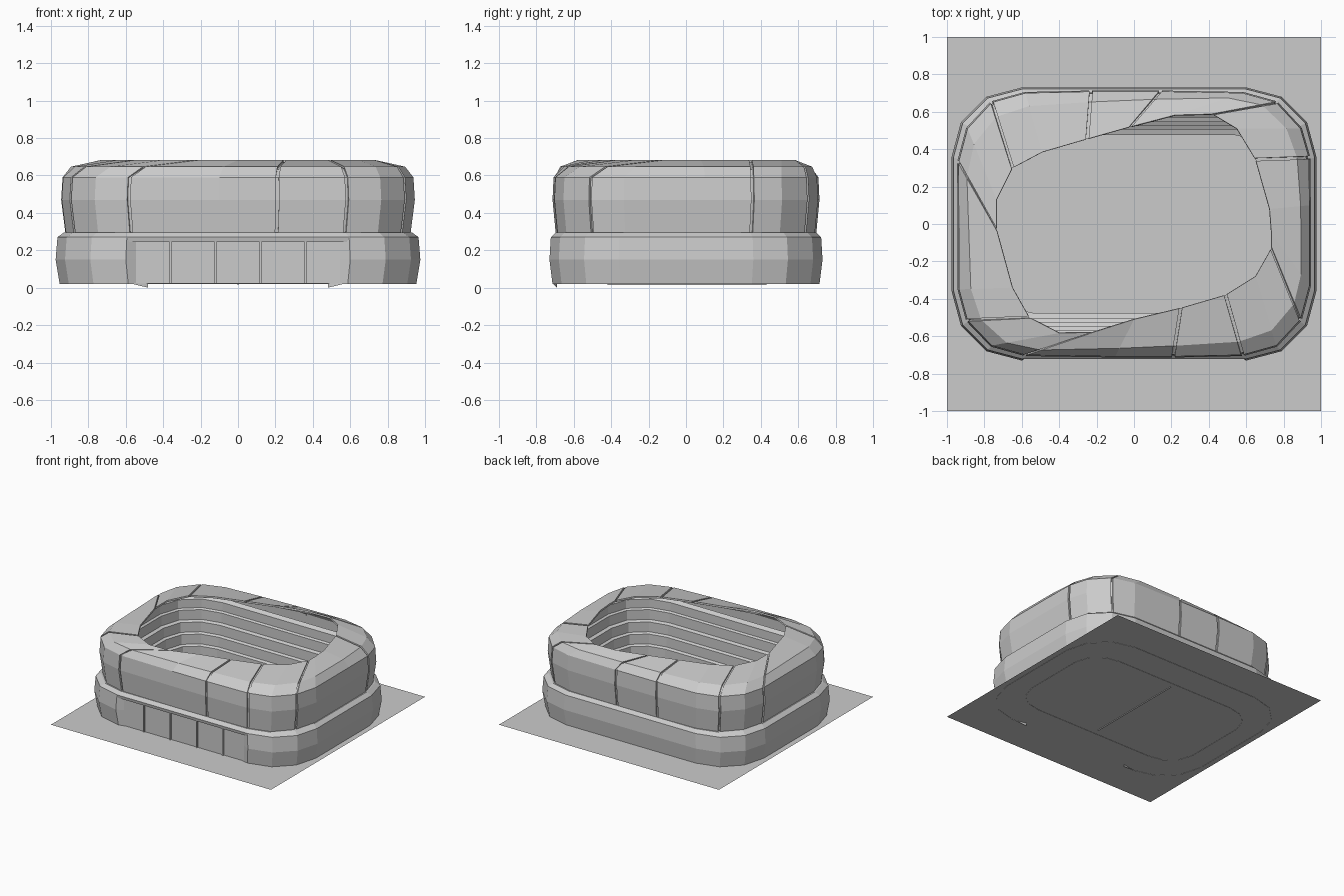
import bpy, bmesh
from mathutils import Vector

if "Cube" in bpy.data.objects:
    bpy.data.objects.remove(bpy.data.objects["Cube"])

GROUND = 0.022


def make(name, verts, faces):
    me = bpy.data.meshes.new(name)
    me.from_pydata([tuple(v) for v in verts], [], faces)
    bm = bmesh.new()
    bm.from_mesh(me)
    bmesh.ops.recalc_face_normals(bm, faces=bm.faces)
    bm.to_mesh(me)
    bm.free()
    ob = bpy.data.objects.new(name, me)
    bpy.context.collection.objects.link(ob)
    return ob


def loft(name, columns, closed=True):
    """Skin a list of columns, each holding the same number of points."""
    n, m = len(columns), len(columns[0])
    verts = [p for c in columns for p in c]
    faces = []
    for i in range(n if closed else n - 1):
        j = (i + 1) % n
        for k in range(m - 1):
            faces.append((i * m + k, j * m + k, j * m + k + 1, i * m + k + 1))
    return make(name, verts, faces)


def box(name, x0, x1, y0, y1, z0, z1):
    v = [(x, y, z) for z in (z0, z1) for x, y in ((x0, y0), (x1, y0), (x1, y1), (x0, y1))]
    f = [(3, 2, 1, 0), (4, 5, 6, 7)] + [(i, (i + 1) % 4, (i + 1) % 4 + 4, i + 4) for i in range(4)]
    return make(name, v, f)


def rounded(quarter):
    """Mirror one corner (right side to back side) into a full outline."""
    q = list(quarter)
    return (q + [(-x, y) for x, y in reversed(q)] +
            [(-x, -y) for x, y in q] + [(x, -y) for x, y in reversed(q)])


# Ground slab
make("ground_plate", [(-1, -1, GROUND), (1, -1, GROUND), (1, 1, GROUND), (-1, 1, GROUND)], [(0, 1, 2, 3)])

# Lower ring: open at the front for the entrance
outline = rounded([(0.975, 0.36), (0.925, 0.545), (0.79, 0.68), (0.6, 0.73)])
base_profile = [(0.978, 0.02), (1.0, 0.15), (0.99, 0.27), (0.955, 0.295), (0.92, 0.295)]
cols = [[(x * s, y * s, z) for s, z in base_profile] for x, y in outline]
cols = cols[12:] + cols[:12]          # starts at front right corner group
start = next(i for i, c in enumerate(cols) if c[1][0] > 0.5 and abs(c[1][0] - 0.6) < 0.01 and c[1][1] < 0)
cols = cols[start:] + cols[:start]
order = cols if cols[-1][1][0] < 0 else cols[1:] + cols[:1]
loft("lower_ring", order, closed=False)

# Entrance front: tapered jambs, glazed wall, mullions and canopy
for side, s in (("left", -1), ("right", 1)):
    loft("entrance_jamb_" + side,
         [[(s * 0.6 * k, -0.73 * k, z) for k, z in base_profile[:3]],
          [(s * 0.545, -0.70, z) for z in (0.02, 0.15, 0.27)]], closed=False)
    make("jamb_foot_" + side, [(s * 0.585, -0.714, 0.025), (s * 0.48, -0.69, 0.0),
                               (s * 0.48, -0.69, 0.025)], [(0, 1, 2)])
box("entrance_wall", -0.55, 0.55, -0.70, -0.67, GROUND, 0.26)
for i in range(4):
    x = -0.36 + 0.24 * i
    box("mullion_%d" % (i + 1), x - 0.005, x + 0.005, -0.712, -0.69, GROUND, 0.25)
loft("entrance_canopy",
     [[(x0, -0.67, 0.245), (x1, -0.718, 0.245), (x1, -0.723, 0.27), (x2, -0.697, 0.295), (x2, -0.66, 0.295)]
      for x0, x1, x2 in ((-0.55, -0.594, -0.573), (0.55, 0.594, 0.573))], closed=False)

# Bowl stations: outer eave x, y, roof opening x, y, seam flag
stations = [
    (0.89, -0.51, 0.735, -0.13, 1), (0.938, -0.33, 0.735, -0.05, 0), (0.938, 0.1, 0.725, 0.08, 0),
    (0.935, 0.355, 0.65, 0.345, 1), (0.89, 0.51, 0.55, 0.51, 0), (0.76, 0.65, 0.42, 0.588, 1),
    (0.58, 0.70, 0.22, 0.583, 0), (0.14, 0.708, -0.02, 0.52, 1), (-0.23, 0.708, -0.25, 0.455, 1),
    (-0.58, 0.70, -0.49, 0.385, 0), (-0.76, 0.65, -0.65, 0.30, 1), (-0.89, 0.51, -0.735, 0.13, 0),
    (-0.938, 0.33, -0.735, -0.03, 1), (-0.935, -0.35, -0.65, -0.34, 0), (-0.89, -0.515, -0.56, -0.50, 1),
    (-0.76, -0.65, -0.40, -0.583, 0), (-0.58, -0.70, -0.22, -0.58, 1), (-0.1, -0.708, 0.0, -0.51, 0),
    (0.21, -0.708, 0.25, -0.45, 1), (0.58, -0.70, 0.49, -0.38, 1), (0.76, -0.65, 0.65, -0.28, 0)]


def column(st, inset=0.0):
    o, i = Vector(st[:2]), Vector(st[2:4])
    pts = [(o * (s - inset), z) for s, z in ((0.983, 0.285), (1.008, 0.47), (1.0, 0.59))]
    pts.append((o.lerp(i, 0.22), 0.647 - inset))
    pts.append((i, 0.682 - inset))
    return [Vector((p.x, p.y, z)) for p, z in pts]


def shifted(col, other, d):
    return [p + (q - p).normalized() * d for p, q in zip(col, other)]


# Backing shell seen through the seams
loft("bowl_backing", [column(s, 0.014) for s in stations])

# Outer panels between seams
n = len(stations)
seams = [i for i, s in enumerate(stations) if s[4]]
for k, a in enumerate(seams):
    b = seams[(k + 1) % len(seams)]
    if b <= a:
        b += n
    c = [column(stations[i % n]) for i in range(a, b + 1)]
    first, last = shifted(c[0], c[1], 0.008), shifted(c[-1], c[-2], 0.008)
    panel = loft("bowl_panel_%d" % (k + 1), [first] + c[1:-1] + [last], closed=False)
    mod = panel.modifiers.new("thickness", 'SOLIDIFY')
    mod.thickness = 0.012
    mod.offset = -1

# Stepped stands, lowest row to back wall: inward offset and height
tiers = [(0.0, 0.02), (0.0, 0.10), (0.03, 0.11), (0.03, 0.19), (0.05, 0.20), (0.05, 0.28),
         (0.07, 0.29), (0.07, 0.37), (0.095, 0.38), (0.095, 0.46), (0.11, 0.47), (0.11, 0.54),
         (0.14, 0.56)]
corner = [(0.79, 0.26), (0.75, 0.38), (0.66, 0.45), (0.54, 0.475)]
dirs = [(1, 0.1), (0.9, 0.5), (0.5, 0.9), (0.1, 1)]
inner = rounded(corner)
push = rounded(dirs)
loft("stands", [[(x + dx * o, y + dy * o, z) for o, z in tiers]
                for (x, y), (dx, dy) in zip(inner, push)])

# Pitch with halfway line
make("pitch", [(x, y, 0.026) for x, y in inner], [tuple(range(len(inner)))])
box("halfway_line", -0.002, 0.002, -0.42, 0.43, 0.015, 0.03)
